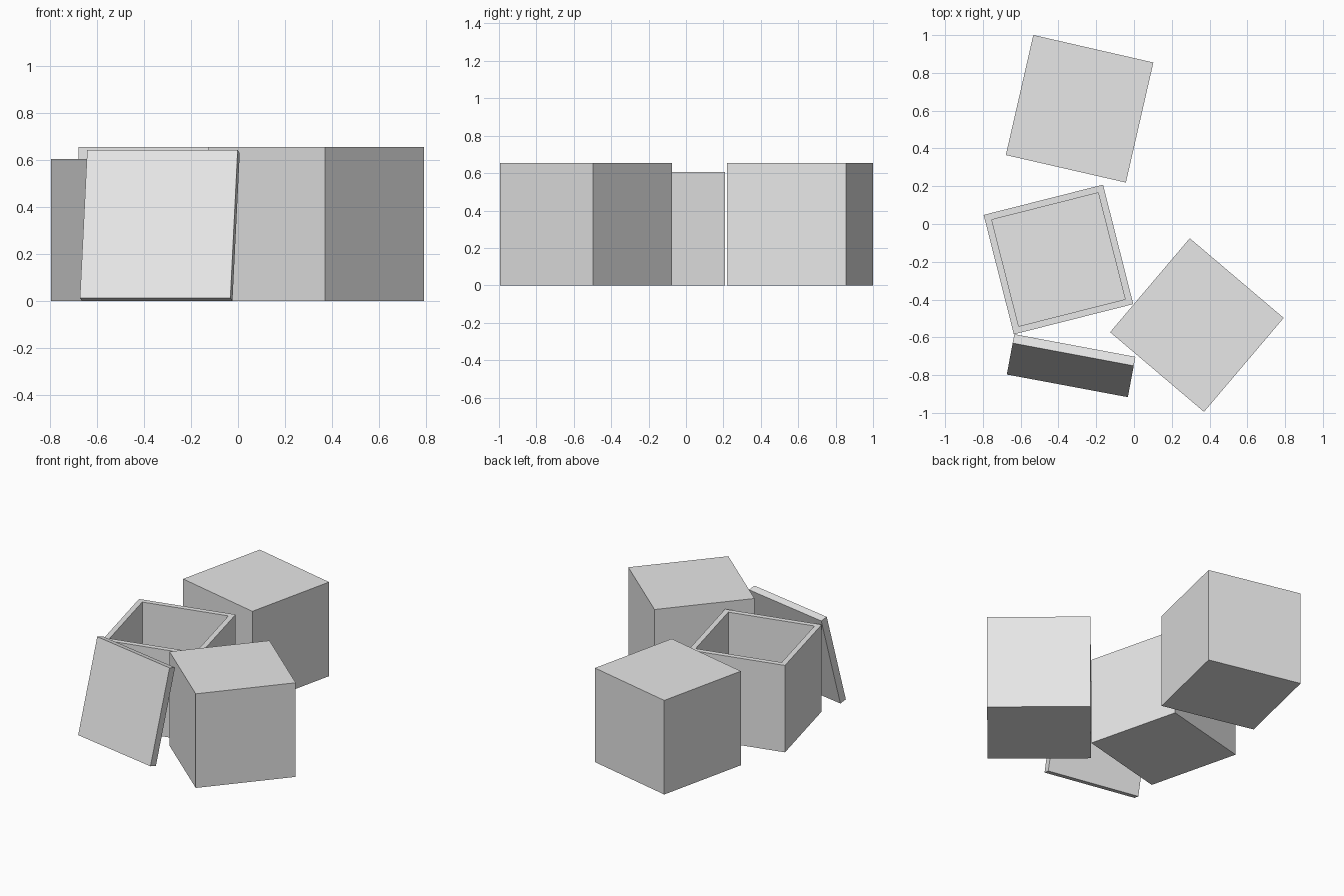
import bpy
import bmesh
from math import radians
from mathutils import Matrix, Vector

default = bpy.data.objects.get("Cube")
if default:
    bpy.data.objects.remove(default, do_unlink=True)

SIDE = 0.652
WALL = 0.05

grey = bpy.data.materials.new("plain grey")
grey.use_nodes = True
colour = (0.8, 0.8, 0.8, 1)
grey.diffuse_color = colour
grey.node_tree.nodes["Principled BSDF"].inputs["Base Color"].default_value = colour


def box(name, size, centre, yaw, tilt=0, hollow=False):
    """Flat-sided box, optionally opened at the top with an even wall."""
    bm = bmesh.new()
    bmesh.ops.create_cube(bm, size=1)
    bmesh.ops.scale(bm, vec=size, verts=bm.verts)
    if hollow:
        top = max(bm.faces, key=lambda f: f.calc_center_median().z)
        bmesh.ops.inset_region(bm, faces=[top], thickness=WALL)
        # Sink the inset face to make the inside walls and floor
        sunk = bmesh.ops.extrude_discrete_faces(bm, faces=[top])["faces"][0]
        bmesh.ops.translate(bm, vec=(0, 0, WALL - size[2]), verts=sunk.verts)
    bmesh.ops.recalc_face_normals(bm, faces=bm.faces)
    mesh = bpy.data.meshes.new(name)
    bm.to_mesh(mesh)
    bm.free()
    mesh.materials.append(grey)
    obj = bpy.data.objects.new(name, mesh)
    turn = Matrix.Rotation(radians(yaw), 4, "Z") @ Matrix.Rotation(radians(tilt), 4, "X")
    obj.matrix_world = Matrix.Translation(Vector(centre)) @ turn
    bpy.context.collection.objects.link(obj)
    return obj


# Closed boxes
box("back_box", (SIDE, SIDE, 0.655), (-0.288, 0.61, 0.3275), -12.9)
box("front_left_box", (SIDE, SIDE, 0.655), (0.333, -0.535, 0.3275), -40.3)

# Open box and the lid leaning in front of it
box("open_box", (SIDE, SIDE, 0.605), (-0.4, -0.188, 0.3025), 14.2, hollow=True)
box("leaning_lid", (SIDE, WALL, SIDE), (-0.333, -0.75, 0.3215), -10.6, tilt=-15)
